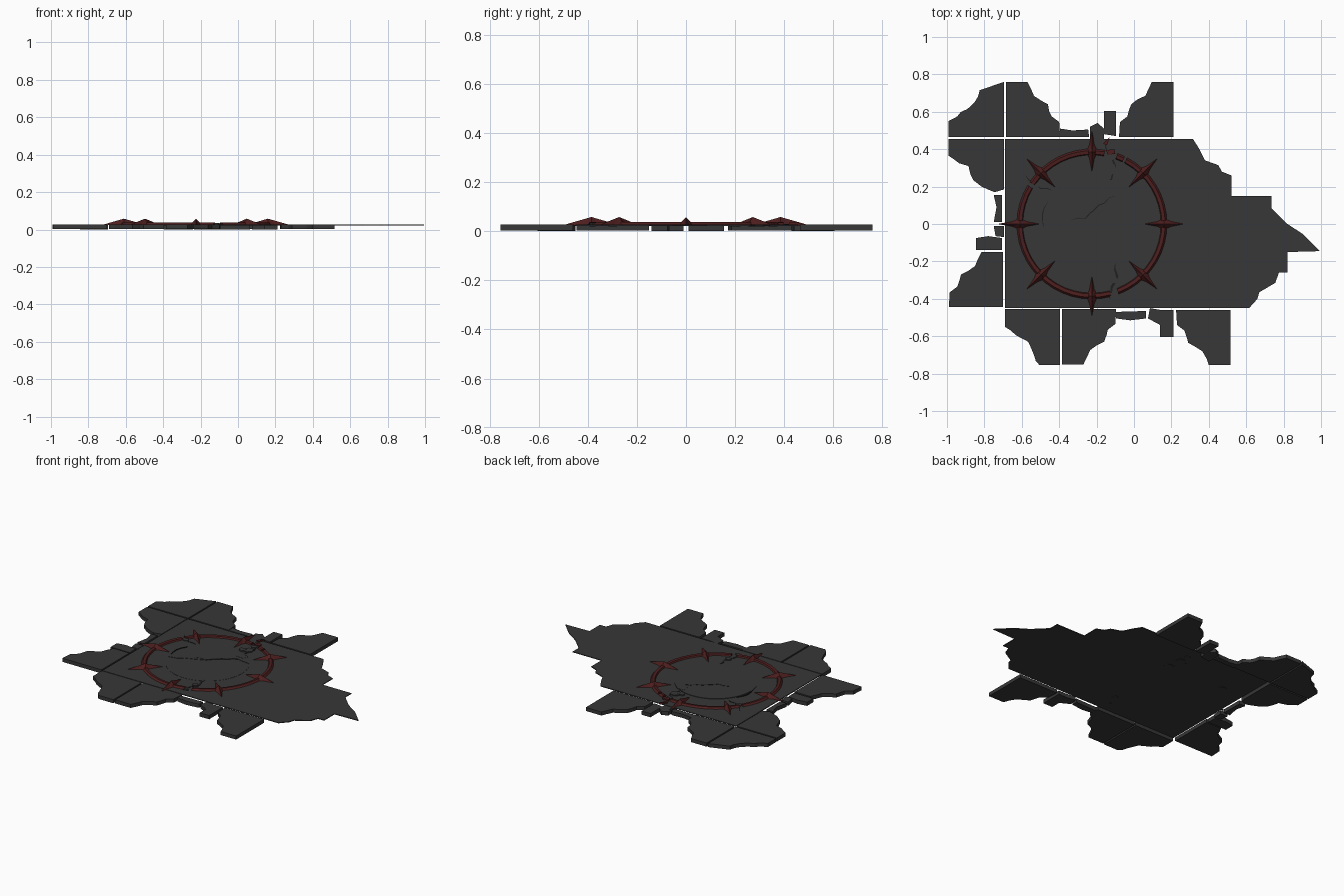
import bpy, bmesh, math, random
from mathutils import Vector

if "Cube" in bpy.data.objects:
    bpy.data.objects.remove(bpy.data.objects["Cube"])

random.seed(4)
TOP, BOT = 0.027, 0.003
CX, CY = -0.225, 0.0          # centre of the ring


def material(name, col):
    m = bpy.data.materials.new(name)
    m.diffuse_color = (*col, 1)
    m.use_nodes = True
    m.node_tree.nodes["Principled BSDF"].inputs["Base Color"].default_value = m.diffuse_color
    return m


STONE = material("dark stone", (0.038, 0.038, 0.038))
RED = material("dark red metal", (0.075, 0.013, 0.013))
CRACK = material("crack shadow", (0.014, 0.014, 0.014))


def finish(name, bm, mat):
    bmesh.ops.recalc_face_normals(bm, faces=bm.faces)
    me = bpy.data.meshes.new(name)
    bm.to_mesh(me)
    bm.free()
    me.materials.append(mat)
    ob = bpy.data.objects.new(name, me)
    bpy.context.collection.objects.link(ob)
    return ob


def slab(name, pts, z0=BOT, z1=TOP, mat=STONE):
    """Extrude a flat outline between two heights."""
    bm = bmesh.new()
    f = bm.faces.new([bm.verts.new((x, y, z0)) for x, y in pts])
    r = bmesh.ops.extrude_face_region(bm, geom=[f])
    for v in r["geom"]:
        if isinstance(v, bmesh.types.BMVert):
            v.co.z = z1
    return finish(name, bm, mat)


def rough(pts, amt=0.006, step=0.03):
    """Break a polyline into short jittered pieces, as chipped stone."""
    out = []
    for a, b in zip(pts, pts[1:]):
        a, b = Vector(a), Vector(b)
        n = max(1, int((b - a).length / step))
        out.append(tuple(a))
        for i in range(1, n):
            p = a.lerp(b, i / n)
            out.append((p.x + random.uniform(-amt, amt), p.y + random.uniform(-amt, amt)))
    return out + [tuple(pts[-1])]


# Main floor: thin sheet with a broken right side
edge = [(.315, .455), (.35, .40), (.38, .34), (.45, .315), (.47, .28), (.52, .26),
        (.52, .15), (.735, .15), (.735, .085), (.82, 0), (.905, -.055), (.995, -.145),
        (.82, -.15), (.82, -.26), (.775, -.26), (.755, -.315), (.67, -.365),
        (.66, -.40), (.615, -.45)]
slab("main_floor", [(-.69, -.45), (-.69, .455)] + edge, z0=0.022)

# Broken corner tiles: two chipped profiles, flipped and placed
STEP = [(0, .295), (.115, .295), (.15, .22), (.225, .175), (.245, .11), (.285, .08), (.29, 0)]
ROUND = [(0, .295), (.13, .25), (.155, .19), (.25, .11), (.297, .085), (.297, 0)]
SLOPE = [(0, .30), (.11, .30), (.14, .245), (.17, .175), (.295, .095), (.295, 0)]
LEFT = [(0, .27), (.05, .285), (.12, .255), (.165, .22), (.19, .145), (.24, .13), (.297, .09), (.297, 0)]
tiles = [(ROUND, -.695, .465, -1, 1), (STEP, -.685, .465, 1, 1), (STEP, .21, .465, -1, 1),
         (LEFT, -.695, .455, -1, -1), (STEP, -.70, -.445, -1, 1),
         (SLOPE, -.395, -.455, -1, -1), (STEP, -.385, -.455, 1, -1), (STEP, .515, -.46, -1, -1)]
for i, (prof, x, y, sx, sy) in enumerate(tiles):
    p = [prof[0]] + rough(prof[1:-1]) + [prof[-1], (0, 0)]
    slab(f"edge_tile_{i}", [(x + sx * a, y + sy * b) for a, b in p])

# Loose fragments between the tiles
frags = [
    [(-.395, .465), (-.395, .51), (-.33, .50), (-.245, .505), (-.24, .465)],
    [(-.235, .43), (-.235, .52), (-.195, .54), (-.16, .51), (-.16, .44)],
    [(-.16, .48), (-.16, .605), (-.095, .605), (-.095, .47)],
    [(-.75, .155), (-.705, .155), (-.705, .01), (-.75, .01), (-.735, .09)],
    [(-.75, -.01), (-.695, -.01), (-.695, -.07), (-.74, -.065)],
    [(-.845, -.075), (-.78, -.065), (-.705, -.075), (-.705, -.14), (-.845, -.14)],
    [(-.095, -.47), (.065, -.465), (.065, -.505), (-.02, -.515), (-.095, -.505)],
    [(.085, -.45), (.145, -.46), (.14, -.54), (.075, -.505)],
    [(.14, -.46), (.21, -.46), (.21, -.605), (.14, -.605)]]
for i, p in enumerate(frags):
    slab(f"fragment_{i}", p, z0=0.0, z1=TOP - 0.002)

# Inner round plate, split in two by a crack with a small step
R = 0.255
split = rough([(.23, .14), (.11, .155), (.03, .09), (-.03, .03), (-.10, 0), (-.247, -.06)], .01, .04)


def arc_pts(a0, a1, r, n=24):
    return [(r * math.cos(a0 + (a1 - a0) * i / n), r * math.sin(a0 + (a1 - a0) * i / n))
            for i in range(n + 1)]


s, e = math.atan2(.14, .23), math.atan2(-.06, -.247) + 2 * math.pi
upper = arc_pts(s, e, R) + split[::-1][1:-1]
lower = arc_pts(e, s + 2 * math.pi, R) + split[1:-1]
for nm, p, z in (("upper_plate", upper, .030), ("lower_plate", lower, .028)):
    slab(nm, [(CX + x, CY + y) for x, y in p], .024, z)

# Metal ring: bevelled band in arcs, broken at two places
def ring_arc(name, d0, d1):
    bm = bmesh.new()
    sec = [(.368, .024), (.374, .036), (.392, .038), (.404, .024)]
    n = max(1, round((d1 - d0) / 7.5))
    rows = []
    for i in range(n + 1):
        a = math.radians(d0 + (d1 - d0) * i / n)
        rows.append([bm.verts.new((CX + r * math.cos(a), CY + r * math.sin(a), z)) for r, z in sec])
    for a, b in zip(rows, rows[1:]):
        for j in range(4):
            k = (j + 1) % 4
            bm.faces.new((a[j], a[k], b[k], b[j]))
    bm.faces.new(rows[0])
    bm.faces.new(rows[-1])
    finish(name, bm, RED)


for i, (a, b) in enumerate([(-69, 62), (64, 70), (80, 146), (149, 285)]):
    ring_arc(f"ring_arc_{i}", a, b)

# Eight four-pointed ridged spikes with concave sides
for i in range(8):
    a = i * math.pi / 4
    ca, sa = math.cos(a), math.sin(a)
    P = lambda r, t, z: (CX + r * ca - t * sa, CY + r * sa + t * ca, z)
    bm = bmesh.new()
    out = [(.268, 0), (.345, .014), (.385, .033), (.43, .014), (.503, 0),
           (.43, -.014), (.385, -.033), (.345, -.014)]
    base = [bm.verts.new(P(r, t, .024)) for r, t in out]
    peak = bm.verts.new(P(.385, 0, .058))
    for j in range(8):
        bm.faces.new((base[j], base[(j + 1) % 8], peak))
    bm.faces.new(base)
    finish(f"ring_spike_{i}", bm, RED)


# Cracks: thin dark strips with tapered ends
def crack(name, pts, w, z):
    line = [Vector(p) for p in rough(pts, .008, .03)]
    n = len(line) - 1
    left, right = [], []
    for i, p in enumerate(line):
        d = (line[min(i + 1, n)] - line[max(i - 1, 0)]).normalized()
        k = w * (.2 + .8 * math.sin(math.pi * i / n))
        left.append((p.x - d.y * k, p.y + d.x * k))
        right.append((p.x + d.y * k, p.y - d.x * k))
    slab(name, left + right[::-1], .024, z, CRACK)


crack("crack_top", [(-.15, .455), (-.14, .38), (-.10, .31), (-.12, .24), (-.17, .20)], .005, .029)
crack("crack_bottom", [(-.10, -.21), (-.09, -.28), (-.12, -.34), (-.13, -.40)], .007, .029)
crack("crack_left", [(-.58, .26), (-.53, .22), (-.50, .19), (-.44, .18)], .004, .029)
crack("crack_plate", [(-.335, .02), (-.26, .03), (-.19, .10), (-.10, .15)], .003, .0312)
crack("crack_plate_seam", [(-.48, -.02), (-.49, .05), (-.46, .12)], .003, .0312)

# Broken stones along the cracks
for i, (x, y, r) in enumerate([(-.11, .20, .045), (-.13, .29, .04), (-.16, .275, .028),
                               (-.125, .355, .025), (-.105, -.30, .022), (-.12, -.38, .02),
                               (-.53, .20, .03)]):
    pts = []
    for k in range(6):
        a = k * math.pi / 3 + random.uniform(-.3, .3)
        q = r * random.uniform(.75, 1.1)
        pts.append((x + q * math.cos(a), y + .8 * q * math.sin(a)))
    slab(f"broken_stone_{i}", pts, .02, .031 + .002 * (i % 3))

# Snapped-off ring pieces
slab("ring_chip_1", [(-.165, .43), (-.13, .465), (-.145, .42)], .024, .036, RED)
slab("ring_chip_2", [(-.15, .395), (-.105, .40), (-.10, .375), (-.14, .37)], .024, .036, RED)
